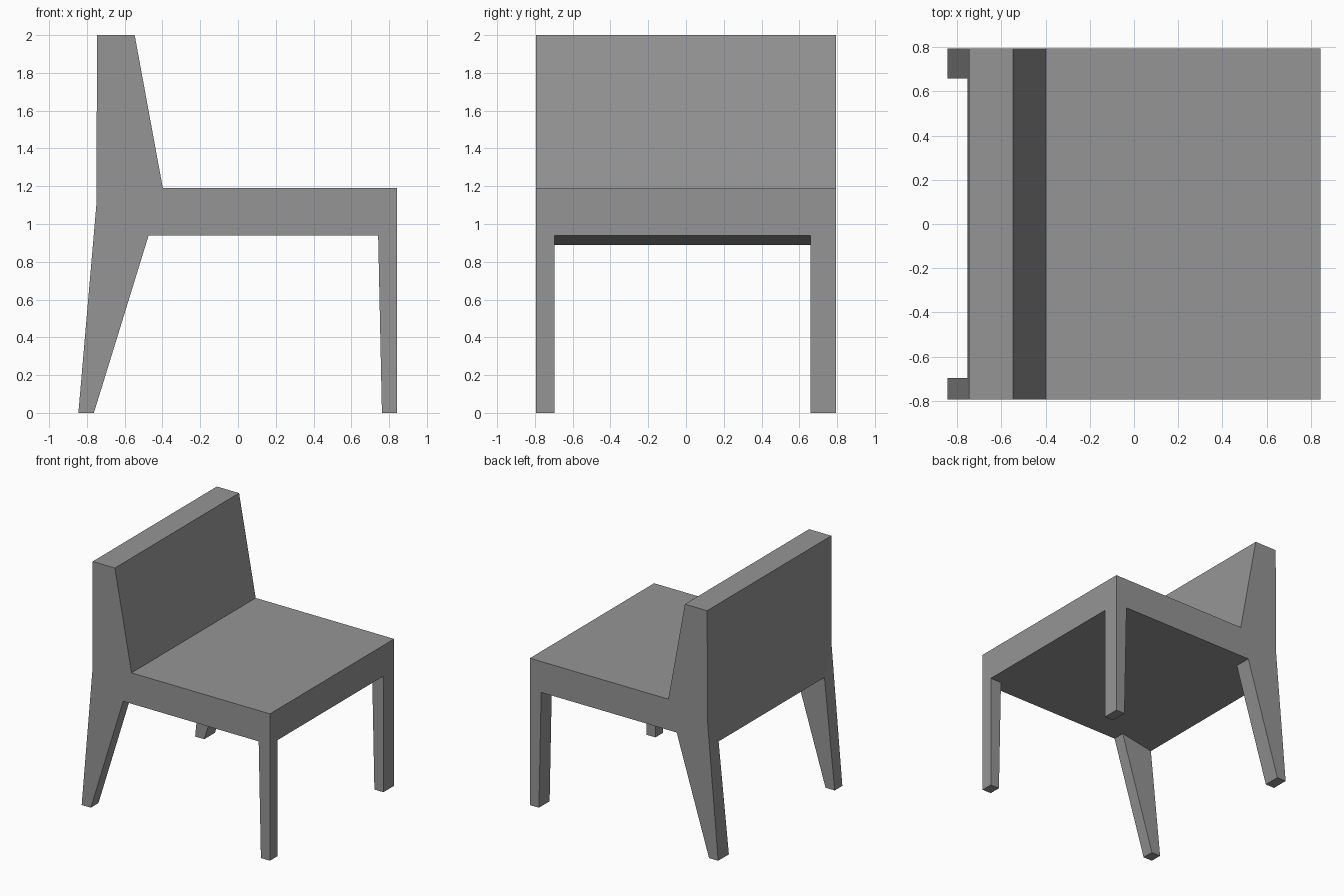
import bpy
import bmesh

default = bpy.data.objects.get("Cube")
if default:
    bpy.data.objects.remove(default, do_unlink=True)

# One matte grey for the whole chair
GREY = (0.3, 0.3, 0.3, 1.0)
grey = bpy.data.materials.new("plain grey")
grey.use_nodes = True
grey.diffuse_color = GREY
shader = grey.node_tree.nodes["Principled BSDF"]
shader.inputs["Base Color"].default_value = GREY
shader.inputs["Roughness"].default_value = 0.8


def loft(name, outer, y_outer, inner, y_inner):
    """Solid between two x-z outlines with matching points."""
    bm = bmesh.new()
    a = [bm.verts.new((x, y_outer, z)) for x, z in outer]
    b = [bm.verts.new((x, y_inner, z)) for x, z in inner]
    bm.faces.new(a)
    bm.faces.new(b[::-1])
    for i in range(len(a)):
        j = (i + 1) % len(a)
        bm.faces.new((a[i], b[i], b[j], a[j]))
    bmesh.ops.remove_doubles(bm, verts=bm.verts, dist=0.0005)
    bmesh.ops.recalc_face_normals(bm, faces=bm.faces)
    mesh = bpy.data.meshes.new(name)
    bm.to_mesh(mesh)
    bm.free()
    mesh.materials.append(grey)
    obj = bpy.data.objects.new(name, mesh)
    bpy.context.collection.objects.link(obj)
    return obj


HALF = 0.795                    # half width of the chair
BACK_BOTTOM = (-0.753, 0.89)    # lower rear edge between the legs
BACK_KINK = (-0.75, 1.1)        # where the splayed legs leave the back
KNEE = (-0.473, 0.94)           # rear leg meets the underside

# Seat and backrest in one profile
seat = [KNEE, (0.843, 0.94), (0.843, 1.19), (-0.398, 1.19),
        (-0.547, 2.0), (-0.746, 2.0), BACK_KINK, BACK_BOTTOM]
loft("seat_and_backrest", seat, -HALF, seat, HALF)

# Leg outlines: the rear leg's outer side rises to the kink in the back
front_leg = [(0.843, 0.0), (0.843, 0.94), (0.742, 0.94), (0.762, 0.0)]
foot = [(-0.845, 0.0), (-0.763, 0.0), KNEE, BACK_BOTTOM]
rear_outer = foot + [BACK_KINK]
rear_inner = foot + [BACK_BOTTOM]

# Legs on both sides, slightly wider at +y
for side, y_outer, y_inner in (("near", -HALF, -0.697), ("far", HALF, 0.658)):
    loft("front_leg_" + side, front_leg, y_outer, front_leg, y_inner)
    loft("rear_leg_" + side, rear_outer, y_outer, rear_inner, y_inner)
